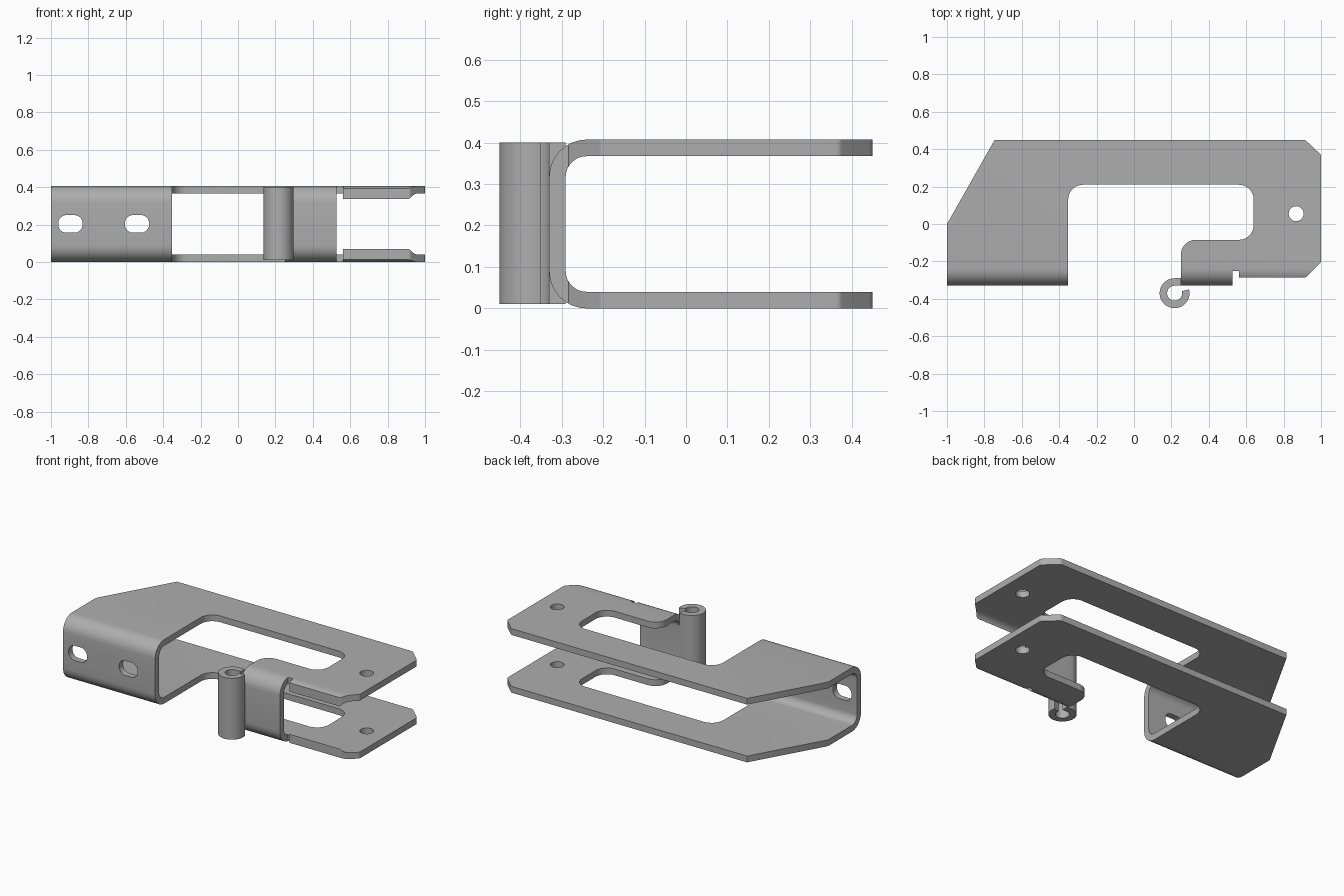
import bpy, bmesh, math
from mathutils import Vector

if "Cube" in bpy.data.objects:
    bpy.data.objects.remove(bpy.data.objects["Cube"])

steel = bpy.data.materials.new("grey_steel")
steel.diffuse_color = (0.42, 0.42, 0.42, 1)
steel.use_nodes = True
steel.node_tree.nodes["Principled BSDF"].inputs["Base Color"].default_value = steel.diffuse_color

H, T = 0.407, 0.04            # overall height, sheet thickness
WALL = -0.33                  # outer face of the front wall


def rounded(points, seg=8):
    """Outline from (x, y, corner radius) entries, each corner filleted."""
    out = []
    for i, (x, y, r) in enumerate(points):
        p = Vector((x, y))
        if r == 0:
            out.append(p)
            continue
        a = (Vector(points[i - 1][:2]) - p).normalized()
        b = (Vector(points[(i + 1) % len(points)][:2]) - p).normalized()
        half = a.angle(b) / 2
        c = p + (a + b).normalized() * (r / math.sin(half))
        s = p + a * (r / math.tan(half)) - c
        e = p + b * (r / math.tan(half)) - c
        sweep = s.angle_signed(e)
        for k in range(seg + 1):
            t = -sweep * k / seg
            out.append(c + Vector((s.x * math.cos(t) - s.y * math.sin(t),
                                   s.x * math.sin(t) + s.y * math.cos(t))))
    return out


def prism(name, outline, place, lo, hi):
    """Extrude a 2D outline from lo to hi; place maps (u, v, w) to xyz."""
    bm = bmesh.new()
    low = [bm.verts.new(place(u, v, lo)) for u, v in outline]
    high = [bm.verts.new(place(u, v, hi)) for u, v in outline]
    bm.faces.new(low)
    bm.faces.new(high)
    n = len(low)
    for i in range(n):
        j = (i + 1) % n
        bm.faces.new((low[i], low[j], high[j], high[i]))
    bmesh.ops.recalc_face_normals(bm, faces=bm.faces)
    me = bpy.data.meshes.new(name)
    bm.to_mesh(me)
    bm.free()
    me.materials.append(steel)
    ob = bpy.data.objects.new(name, me)
    bpy.context.collection.objects.link(ob)
    return ob


def along_x(u, v, w): return (w, u, v)
def along_y(u, v, w): return (u, w, v)
def along_z(u, v, w): return (u, v, w)


def select(ob):
    bpy.ops.object.select_all(action='DESELECT')
    ob.select_set(True)
    bpy.context.view_layer.objects.active = ob


def cut(ob, tool, operation='DIFFERENCE'):
    tool.hide_render = True
    m = ob.modifiers.new("cut", 'BOOLEAN')
    m.operation, m.solver, m.object = operation, 'EXACT', tool
    select(ob)
    bpy.ops.object.modifier_apply(modifier=m.name)
    bpy.data.objects.remove(tool)


# Folded sheet: a U section running the full length
bracket = prism("folded_bracket", rounded([
    (0.6, 0, 0), (WALL, 0, 0.09), (WALL, H, 0.09), (0.6, H, 0),
    (0.6, H - T, 0), (WALL + T, H - T, 0.05), (WALL + T, T, 0.05), (0.6, T, 0)]),
    along_x, -1.1, 1.1)

# Plan outline trims both flanges and the front walls
plan = prism("plan_cutter", rounded([
    (-1, -0.4, 0), (-1, 0, 0), (-0.745, 0.45, 0), (0.915, 0.45, 0.03), (1, 0.37, 0.02),
    (1, -0.205, 0.02), (0.92, -0.285, 0.02), (0.562, -0.285, 0), (0.562, -0.25, 0),
    (0.526, -0.25, 0), (0.526, -0.4, 0), (0.25, -0.4, 0), (0.25, -0.085, 0.08),
    (0.64, -0.085, 0.08), (0.64, 0.21, 0.08), (-0.352, 0.21, 0.08), (-0.352, -0.4, 0)]),
    along_z, -0.1, 0.6)
cut(bracket, plan, 'INTERSECT')

# Pivot hole through both flanges
circle = [(0.867 + 0.04 * math.cos(math.tau * k / 32),
           0.055 + 0.04 * math.sin(math.tau * k / 32)) for k in range(32)]
cut(bracket, prism("hole_cutter", circle, along_z, -0.1, 0.6))

# Two slots in the wide front wall
for x in (-0.896, -0.54):
    slot = rounded([(x + sx * 0.065, 0.204 + sz * 0.047, 0.044)
                    for sx, sz in ((-1, -1), (1, -1), (1, 1), (-1, 1))])
    cut(bracket, prism("slot_cutter", slot, along_y, -0.4, -0.2))

# Rolled hinge eye at the end of the narrow front wall
cx, cy, ro, ri, n = 0.217, -0.37, 0.08, 0.04, 40
angles = [math.radians(90 + 285 * k / n) for k in range(n + 1)]
outer = [(cx + ro * math.cos(a), cy + ro * math.sin(a)) for a in angles]
inner = [(cx + ri * math.cos(a), cy + ri * math.sin(a)) for a in reversed(angles)]
eye = prism("hinge_eye", [(0.25, cy + ro)] + outer + inner + [(0.25, cy + ri)],
            along_z, 0.01, 0.40)

for ob in (bracket, eye):
    select(ob)
    bpy.ops.object.shade_smooth_by_angle(angle=math.radians(30))
